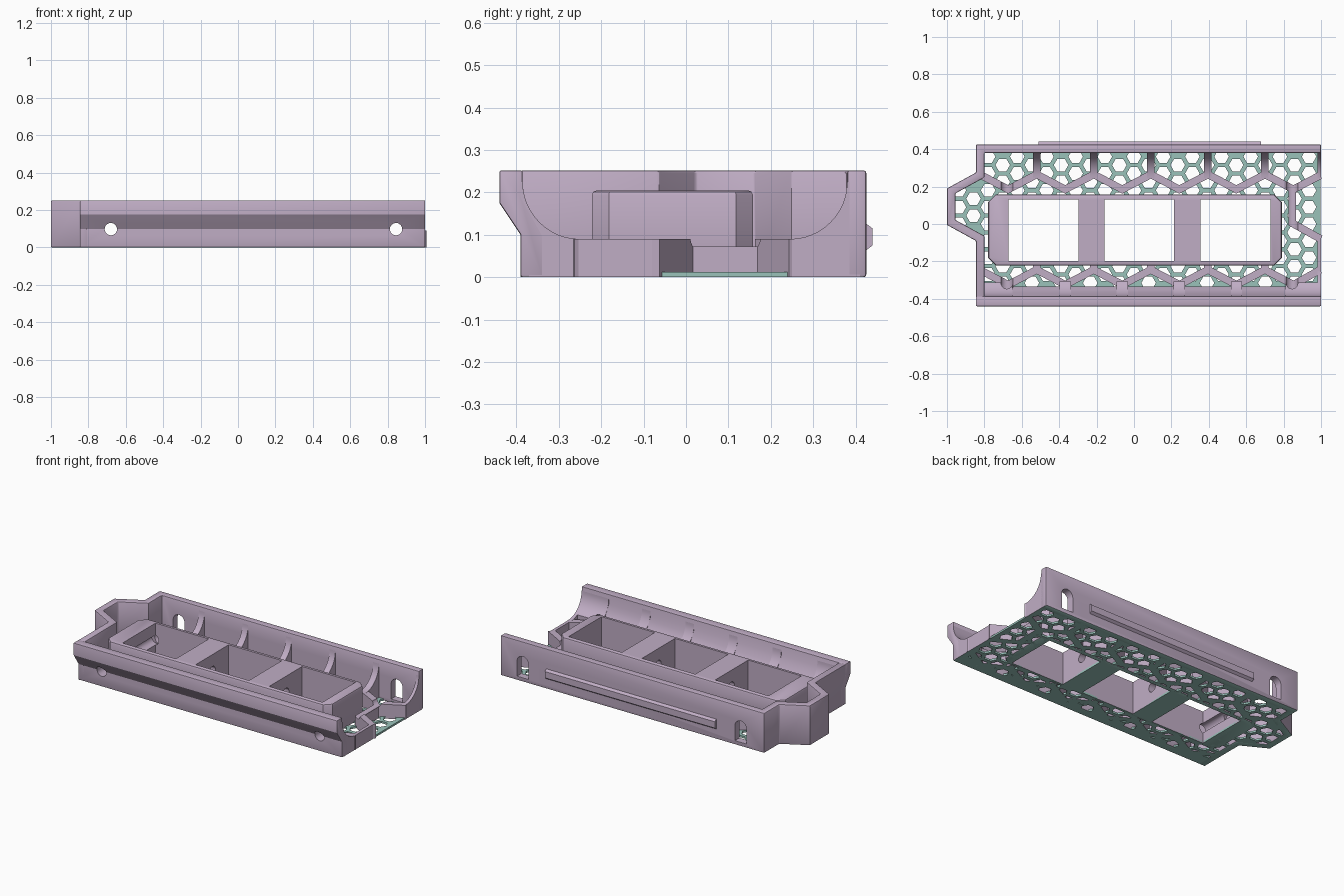
import bpy, bmesh, math
from mathutils import Vector

if "Cube" in bpy.data.objects:
    bpy.data.objects.remove(bpy.data.objects["Cube"])


def material(name, rgb):
    m = bpy.data.materials.new(name)
    m.diffuse_color = (*rgb, 1)
    m.use_nodes = True
    m.node_tree.nodes["Principled BSDF"].inputs["Base Color"].default_value = m.diffuse_color
    return m


LILAC = material("lilac", (0.53, 0.42, 0.56))
TEAL = material("teal", (0.32, 0.54, 0.49))
PITCH = 0.305                                    # spacing of the stiffening ribs
RIB_X = [-0.52 + PITCH * i for i in range(5)]
HOLE_X = (-0.68, 0.845)


def prism(bm, points, direction):
    """Closed outline of 3D points pushed along a vector."""
    face = bm.faces.new([bm.verts.new(p) for p in points])
    ext = bmesh.ops.extrude_face_region(bm, geom=[face])
    moved = [v for v in ext["geom"] if isinstance(v, bmesh.types.BMVert)]
    bmesh.ops.translate(bm, vec=direction, verts=moved)


def part(name, prisms, bevel=0.0, mats=(LILAC, TEAL)):
    bm = bmesh.new()
    for points, direction in prisms:
        prism(bm, points, direction)
    bmesh.ops.recalc_face_normals(bm, faces=bm.faces)
    me = bpy.data.meshes.new(name)
    bm.to_mesh(me)
    bm.free()
    ob = bpy.data.objects.new(name, me)
    bpy.context.collection.objects.link(ob)
    for m in mats:
        me.materials.append(m)
    if bevel:
        mod = ob.modifiers.new("bevel", "BEVEL")
        mod.width, mod.segments, mod.limit_method = bevel, 2, "ANGLE"
        mod.angle_limit = math.radians(50)
    return ob


def up(pts, z0, z1):
    return [(x, y, z0) for x, y in pts], (0, 0, z1 - z0)


def along_x(pts, x0, x1):
    return [(x0, y, z) for y, z in pts], (x1 - x0, 0, 0)


def along_y(pts, y0, y1):
    return [(x, y0, z) for x, z in pts], (0, y1 - y0, 0)


def rect(x0, x1, y0, y1):
    return [(x0, y0), (x1, y0), (x1, y1), (x0, y1)]


def ngon(cx, cy, r, n, start=0.0):
    return [(cx + r * math.cos(start + math.tau * i / n),
             cy + r * math.sin(start + math.tau * i / n)) for i in range(n)]


def offset(path, d):
    """Mitred offset of an open path to its left."""
    p = [Vector(q) for q in path]
    out = []
    for i, q in enumerate(p):
        dirs = []
        if i:
            dirs.append((q - p[i - 1]).normalized())
        if i < len(p) - 1:
            dirs.append((p[i + 1] - q).normalized())
        ns = [Vector((-t.y, t.x)) for t in dirs]
        n = sum(ns, Vector((0, 0))).normalized()
        out.append(tuple(q + n * d / n.dot(ns[0])))
    return out


def ribbon(path, a, b, z0, z1):
    return up(offset(path, a) + offset(path, b)[::-1], z0, z1)


def cut(ob, cutter):
    mod = ob.modifiers.new("cut", "BOOLEAN")
    mod.operation, mod.solver, mod.object = "DIFFERENCE", "EXACT", cutter


# Outer shell: back wall, left wall and its tab in one run
outer = [(1, 0.425), (-0.845, 0.425), (-0.845, 0.275), (-1, 0.19),
         (-1, -0.005), (-0.845, -0.09), (-0.845, -0.39)]
shell = part("shell_wall", [ribbon(outer, 0, 0.045, 0, 0.252)], 0.006)

# Front wall with the stepped overhang
front = [(-0.39, 0), (-0.39, 0.1), (-0.44, 0.175), (-0.44, 0.252), (-0.385, 0.252),
         (-0.385, 0.19), (-0.335, 0.1), (-0.335, 0)]
front_wall = part("front_wall", [along_x(front, -0.845, 1)], 0.005)

# Mounting rail on the back
rail = [(0.42, 0.06), (0.44, 0.075), (0.44, 0.115), (0.42, 0.13)]
part("back_rail", [along_x(rail, -0.51, 0.68)])

# Centre frame holding three wells
c = 0.04
frame_outline = [(-0.78 + c, -0.222), (0.79 - c, -0.222), (0.79, -0.222 + c),
                 (0.79, 0.158 - c), (0.79 - c, 0.158), (-0.78 + c, 0.158),
                 (-0.78, 0.158 - c), (-0.78, -0.222 + c)]
frame = part("well_frame", [up(frame_outline, 0, 0.205)], 0.012)

# Zigzag ribs across the floor, with stems
back_line, front_line = [], []
for i in range(12):
    x = -0.825 + PITCH / 2 * i
    high = i % 2 == 0
    back_line.append((x, 0.265 if high else 0.185))
    front_line.append((x, -0.245 if high else -0.325))
front_line.append((0.995, -0.245))
back_line.append((0.995, 0.26))
H = 0.09
ribs = [part("back_zigzag_rib", [ribbon(back_line, -0.02, 0.02, 0, H)]),
        part("front_zigzag_rib", [ribbon(front_line, -0.02, 0.02, 0, H)]),
        part("socket_rib", [ribbon([(0.845, 0.19), (0.845, 0.005), (0.998, -0.08)],
                                   -0.02, 0.02, 0, H)])]
part("rib_stems", [up(rect(x - 0.02, x + 0.02, -0.25, -0.215), 0, H) for x in RIB_X])


# Curved gussets joining ribs to the walls
def sweep(cy, sign, stop=90):
    """Concave quarter curve from the wall down to rib height."""
    return [(cy + sign * 0.135 * math.cos(math.radians(a)),
             0.225 - 0.135 * math.sin(math.radians(a)))
            for a in [stop * i / 12 for i in range(13)]]


def back_profile():
    s = sweep(0.245, 1)
    return [(0.41, 0), (0.41, 0.225)] + s + [(s[-1][0], 0)]


def front_profile(stop=90):
    s = sweep(-0.25, -1, stop)
    return [(-0.37, 0), (-0.37, 0.1), (-0.415, 0.18), (-0.415, 0.225)] + s + [(s[-1][0], 0)]


part("back_gussets", [along_x(back_profile(), x - 0.02, x + 0.02) for x in RIB_X]
     + [along_x(back_profile(), 0.98, 1)])
part("front_gussets",
     [along_x(front_profile(65), x + PITCH / 2 - 0.03, x + PITCH / 2 + 0.03) for x in RIB_X[:4]]
     + [along_x(front_profile(), 0.98, 1)])
bosses = part("front_end_bosses", [along_x(front_profile(62), -0.82, -0.65),
                                   along_x(front_profile(62), 0.81, 0.99)])
# Low sill closing the front half of the right end
part("end_sill", [up(rect(0.98, 1, -0.37, -0.08), 0, H)])

# Honeycomb floor
floor_outline = offset(outer, 0.006) + [(-0.839, -0.385), (0.998, -0.385)]
floor_outline[0] = (0.998, floor_outline[0][1])
floor = part("honeycomb_floor", [up(floor_outline, 0, 0.012)], mats=(TEAL,))
cells = []
for i in range(-13, 13):
    for j in range(-5, 6):
        x, y = 0.078 * i, 0.09 * j + (0.045 if i % 2 else 0)
        main = -0.8 < x < 0.955 and -0.34 < y < 0.385
        tab = -0.955 < x <= -0.8 and -0.01 < y < 0.2
        under = -0.74 < x < 0.75 and -0.19 < y < 0.125
        if (main or tab) and not under:
            cells.append(up(ngon(x, y, 0.039, 6), -0.05, 0.05))

# Cutters
cell_cut = part("cell_cutter", cells, mats=())
wells = part("well_cutter", [up(rect(x, x + 0.373, -0.197, 0.132), -0.1, 0.4)
                             for x in (-0.67, -0.158, 0.356)], mats=())
bore = part("bore_cutter", [along_y(ngon(x, 0.098, 0.033, 24), -0.6, 0.35)
                            for x in HOLE_X], mats=())
wire = part("wire_cutter", [along_x(ngon(-0.03, 0.1, 0.03, 24), -0.72, 0.6)], mats=())


def arch(x):
    top = [(x + 0.04 * math.cos(a), 0.12 + 0.04 * math.sin(a))
           for a in [math.pi * i / 12 for i in range(13)]]
    return top + [(x - 0.04, 0.025), (x + 0.04, 0.025)]


slots = part("slot_cutter", [along_y(arch(x), 0.3, 0.6) for x in HOLE_X], mats=())

for ob in ribs + [bosses, front_wall, frame]:
    cut(ob, bore)
cut(shell, slots)
for cutter in (wells, wire):
    cut(frame, cutter)
for cutter in (wells, cell_cut):
    cut(floor, cutter)

# Bake the modifiers, drop cutters, tint undersides, smooth the curves
cutters = [cell_cut, wells, bore, wire, slots]
parts = [o for o in bpy.context.collection.objects if o not in cutters]
bpy.context.view_layer.update()
dg = bpy.context.evaluated_depsgraph_get()
baked = {o: bpy.data.meshes.new_from_object(o.evaluated_get(dg)) for o in parts}
for o, me in baked.items():
    o.modifiers.clear()
    o.data = me
for o in cutters:
    bpy.data.objects.remove(o)
for o in parts:
    if o is not floor:
        for f in o.data.polygons:
            f.material_index = 1 if f.normal.z < -0.9 and f.center.z < 0.003 else 0
    bpy.ops.object.select_all(action="DESELECT")
    o.select_set(True)
    bpy.context.view_layer.objects.active = o
    bpy.ops.object.shade_smooth_by_angle(angle=math.radians(30))
